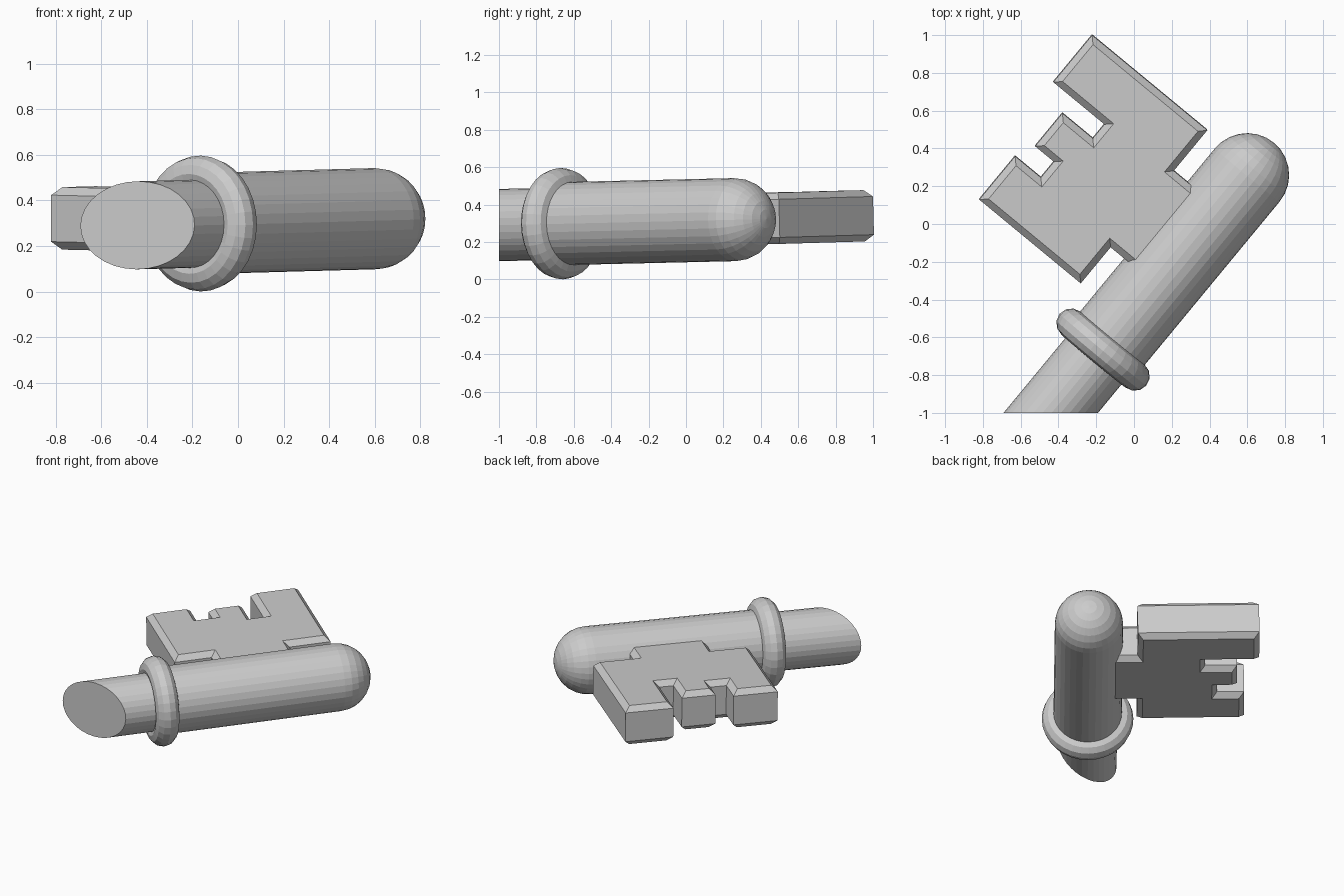
import bpy, bmesh, math
from mathutils import Matrix, Vector

if "Cube" in bpy.data.objects:
    bpy.data.objects.remove(bpy.data.objects["Cube"])

# Local key frame: X along the shaft, Y toward the bit, origin at the collar
U = Vector((0.637, 0.771, 0.0178)).normalized()
V = Vector((-0.771, 0.637, 0.019))
V = (V - U * V.dot(U)).normalized()
W = U.cross(V)
ORIGIN = Vector((-0.164, -0.665, 0.2985))
FRAME = Matrix.Translation(ORIGIN) @ Matrix((U, V, W)).transposed().to_4x4()
SIDES = 32


def finish(name, bm):
    bmesh.ops.recalc_face_normals(bm, faces=bm.faces)
    mesh = bpy.data.meshes.new(name)
    bm.to_mesh(mesh)
    bm.free()
    obj = bpy.data.objects.new(name, mesh)
    bpy.context.collection.objects.link(obj)
    return obj


def lathe(profile, closed=False):
    """Revolve (position, radius) points around the shaft axis."""
    bm = bmesh.new()
    verts = [bm.verts.new((x, r, 0)) for x, r in profile]
    edges = [bm.edges.new(p) for p in zip(verts, verts[1:])]
    if closed:
        edges.append(bm.edges.new((verts[-1], verts[0])))
    bmesh.ops.spin(bm, geom=verts + edges, cent=(0, 0, 0), axis=(1, 0, 0),
                   angle=math.tau, steps=SIDES, use_duplicate=False)
    bmesh.ops.remove_doubles(bm, verts=bm.verts, dist=1e-5)
    bm.transform(FRAME)
    return bm


# Round-ended main shaft
R, END, N = 0.222, 1.199, 7
dome = [(END + R * math.sin(a), R * math.cos(a))
        for a in (math.pi / 2 * i / N for i in range(N))]
finish("main_shaft", lathe([(0, 0), (0, R)] + dome + [(END + R, 0)]))

# Thinner shaft, cut off flat at the front
bm = lathe([(-0.9, 0), (-0.9, 0.193), (0.02, 0.193), (0.02, 0)])
cut = bmesh.ops.bisect_plane(bm, geom=bm.verts[:] + bm.edges[:] + bm.faces[:],
                             plane_co=(0, -1, 0), plane_no=(0, -1, 0),
                             clear_outer=True)
rim = [e for e in cut["geom_cut"] if isinstance(e, bmesh.types.BMEdge)]
bmesh.ops.contextual_create(bm, geom=rim)
finish("rear_shaft", bm)

# Rounded collar
ring = [(0.079 * math.cos(a), 0.219 + 0.079 * math.sin(a))
        for a in (math.tau * i / 12 for i in range(12))]
finish("collar", lathe(ring, closed=True))

# Toothed bit with chamfered rims
outline = [(0.445, 0.12), (0.97, 0.12), (0.97, 0.316), (1.249, 0.316),
           (1.249, 1.107), (0.926, 1.107), (0.926, 0.756), (0.83, 0.756),
           (0.83, 0.965), (0.603, 0.965), (0.603, 0.836), (0.495, 0.836),
           (0.495, 1.013), (0.197, 1.013), (0.197, 0.316), (0.445, 0.316)]
HALF = 0.137
bm = bmesh.new()
base = bm.faces.new([bm.verts.new((x, y, -HALF)) for x, y in outline])
ext = bmesh.ops.extrude_face_region(bm, geom=[base], use_keep_orig=True)
bmesh.ops.translate(bm, vec=(0, 0, 2 * HALF),
                    verts=[v for v in ext["geom"] if isinstance(v, bmesh.types.BMVert)])
bmesh.ops.recalc_face_normals(bm, faces=bm.faces)
rims = [e for e in bm.edges if abs(e.verts[0].co.z - e.verts[1].co.z) < 1e-4]
bmesh.ops.bevel(bm, geom=rims, offset=0.035, offset_type='OFFSET',
                segments=1, affect='EDGES', profile=0.5)
bm.transform(FRAME)
finish("bit", bm)
